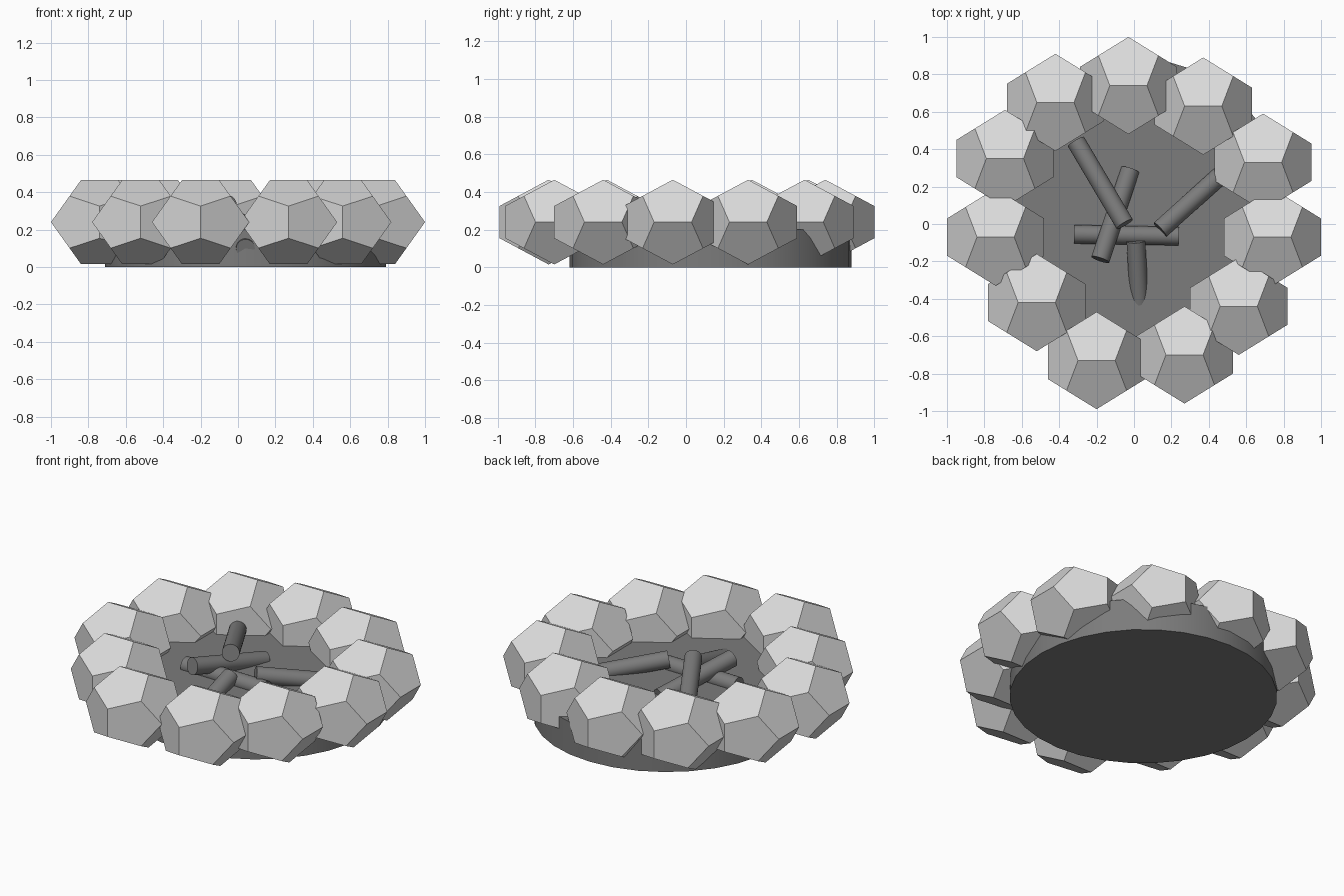
import bpy, bmesh, math
from mathutils import Vector

cube = bpy.data.objects.get("Cube")
if cube:
    bpy.data.objects.remove(cube, do_unlink=True)


def material(name, value):
    mat = bpy.data.materials.new(name)
    mat.use_nodes = True
    colour = (value, value, value, 1)
    mat.diffuse_color = colour
    mat.node_tree.nodes["Principled BSDF"].inputs["Base Color"].default_value = colour
    return mat


STONE = material("light grey stone", 0.7)
CHAR = material("dark charred grey", 0.2)


def finish(obj, name, mat, smooth):
    obj.name = name
    obj.data.materials.append(mat)
    if smooth:
        bpy.ops.object.shade_smooth_by_angle(angle=math.radians(35))


def cylinder(name, start, end, radius, sides):
    start, end = Vector(start), Vector(end)
    axis = end - start
    bpy.ops.mesh.primitive_cylinder_add(
        vertices=sides, radius=radius, depth=axis.length,
        location=(start + end) / 2,
        rotation=axis.to_track_quat("Z", "Y").to_euler())
    finish(bpy.context.object, name, CHAR, True)


def stone_mesh(half_width, half_height):
    """Dodecahedron with its top edge along x, slightly flattened."""
    phi = (1 + math.sqrt(5)) / 2
    points = []
    for a in (-1, 1):
        for b in (-1, 1):
            points += [(a * phi, b / phi, 0), (0, a * phi, b / phi), (b / phi, 0, a * phi)]
            points += [(a, b, c) for c in (-1, 1)]
    w, h = half_width / phi, half_height / phi
    bm = bmesh.new()
    for x, y, z in points:
        bm.verts.new((x * w, y * w, z * h))
    bmesh.ops.convex_hull(bm, input=bm.verts[:])
    bmesh.ops.dissolve_limit(bm, angle_limit=0.05, verts=bm.verts[:], edges=bm.edges[:])
    bmesh.ops.recalc_face_normals(bm, faces=bm.faces[:])
    mesh = bpy.data.meshes.new("ring_stone")
    bm.to_mesh(mesh)
    bm.free()
    mesh.materials.append(STONE)
    return mesh


# Round ash bed
cylinder("ash_bed", (0.04, 0.13, 0), (0.04, 0.13, 0.2), 0.75, 32)

# Ring of stones
mesh = stone_mesh(0.26, 0.225)
ring = [(-0.03, 0.74), (0.37, 0.63), (0.69, 0.33), (0.74, -0.07),
        (0.56, -0.44), (0.27, -0.70), (-0.20, -0.73), (-0.52, -0.42),
        (-0.74, -0.07), (-0.69, 0.35), (-0.42, 0.65)]
for x, y in ring:
    stone = bpy.data.objects.new("ring_stone", mesh)
    stone.location = (x, y, 0.24)
    bpy.context.collection.objects.link(stone)

# Heap of logs, raised at one end and sunk into the ash at the other
logs = [((-0.05, 0.0, 0.335), (-0.31, 0.44, 0.24)),
        ((-0.18, -0.19, 0.29), (-0.02, 0.29, 0.19)),
        ((-0.32, -0.055, 0.21), (0.24, -0.065, 0.21)),
        ((0.14, -0.03, 0.26), (0.54, 0.33, 0.18)),
        ((0.01, -0.09, 0.24), (0.04, -0.62, 0.10))]
for start, end in logs:
    cylinder("log", start, end, 0.05, 32)
